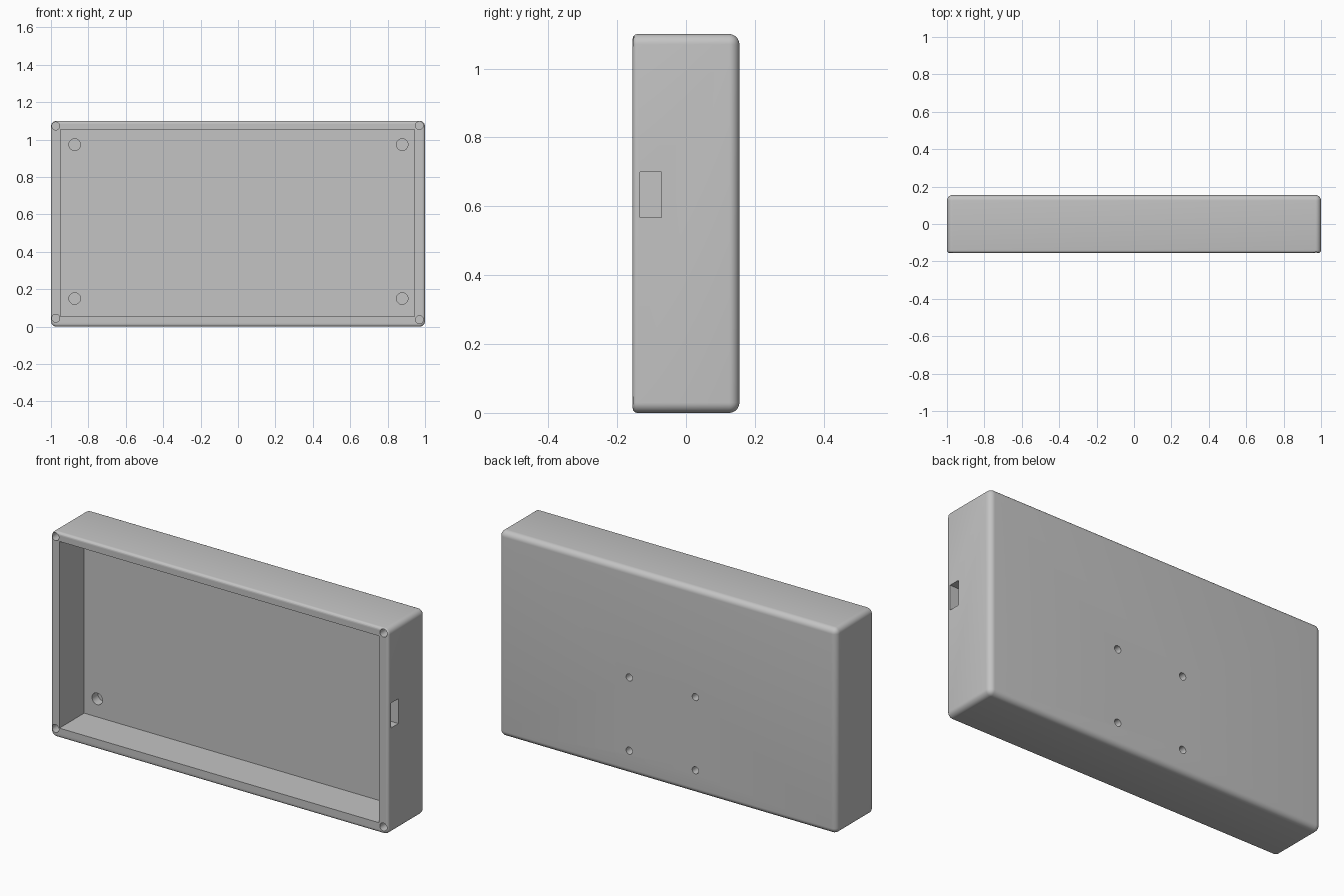
import bpy, bmesh, math
from mathutils import Matrix, Vector

cube = bpy.data.objects.get("Cube")
if cube:
    bpy.data.objects.remove(cube, do_unlink=True)

W, D, H = 2.0, 0.31, 1.10
FRONT, BACK = -D / 2, D / 2
FLOOR = 0.055          # inner face of the back panel

grey = bpy.data.materials.new("plain grey")
grey.use_nodes = True
colour = (0.55, 0.55, 0.55, 1)
grey.diffuse_color = colour
grey.node_tree.nodes["Principled BSDF"].inputs["Base Color"].default_value = colour


def make_object(name, bm):
    mesh = bpy.data.meshes.new(name)
    bm.normal_update()
    bm.to_mesh(mesh)
    bm.free()
    mesh.materials.append(grey)
    obj = bpy.data.objects.new(name, mesh)
    bpy.context.collection.objects.link(obj)
    return obj


def box(lo, hi):
    bm = bmesh.new()
    lo, hi = Vector(lo), Vector(hi)
    bmesh.ops.create_cube(bm, size=1, matrix=Matrix.Translation((lo + hi) / 2)
                          @ Matrix.Diagonal((*(hi - lo), 1)))
    return bm


def drill(x, z, radius, y0, y1):
    bm = bmesh.new()
    bmesh.ops.create_cone(bm, cap_ends=True, segments=32, radius1=radius,
                          radius2=radius, depth=y1 - y0,
                          matrix=Matrix.Translation((x, (y0 + y1) / 2, z))
                          @ Matrix.Rotation(math.pi / 2, 4, "X"))
    return bm


def cut(target, bm):
    cutter = make_object("cutter", bm)
    cutter.hide_render = True
    mod = target.modifiers.new("cut", "BOOLEAN")
    mod.operation, mod.solver, mod.object = "DIFFERENCE", "EXACT", cutter
    bpy.context.view_layer.objects.active = target
    bpy.ops.object.modifier_apply(modifier=mod.name)
    bpy.data.objects.remove(cutter, do_unlink=True)


def on_front(edge):
    return all(abs(v.co.y - FRONT) < 1e-4 for v in edge.verts)


# Rounded block: wide rounding on back and corners, small on the front rim
shell = box((-W / 2, FRONT, 0), (W / 2, BACK, H))
bmesh.ops.bevel(shell, geom=[e for e in shell.edges if not on_front(e)],
                offset=0.03, segments=8, profile=0.5, affect="EDGES")
bmesh.ops.bevel(shell, geom=[e for e in shell.edges if on_front(e)],
                offset=0.014, segments=4, profile=0.5, affect="EDGES")
enclosure = make_object("enclosure", shell)

# Open cavity
cut(enclosure, box((-0.95, FRONT - 0.1, 0.053), (0.945, FLOOR, 1.053)))

# Port slot through the side wall
cut(enclosure, box((0.9, -0.133, 0.567), (1.1, -0.071, 0.70)))

# Screw holes in the rim corners
for x, z in ((-0.974, 1.072), (0.97, 1.075), (-0.974, 0.045), (0.97, 0.037)):
    cut(enclosure, drill(x, z, 0.021, FRONT - 0.05, FRONT + 0.1))

# Round recesses in the cavity floor
for x in (-0.873, 0.878):
    for z in (0.15, 0.973):
        cut(enclosure, drill(x, z, 0.031, FLOOR - 0.05, FLOOR + 0.05))

# Mounting holes in the back panel
for x in (-0.164, 0.228):
    for z in (0.125, 0.517):
        cut(enclosure, drill(x, z, 0.019, BACK - 0.05, BACK + 0.05))

bpy.ops.object.select_all(action="DESELECT")
enclosure.select_set(True)
bpy.context.view_layer.objects.active = enclosure
bpy.ops.object.shade_smooth_by_angle(angle=math.radians(35))
